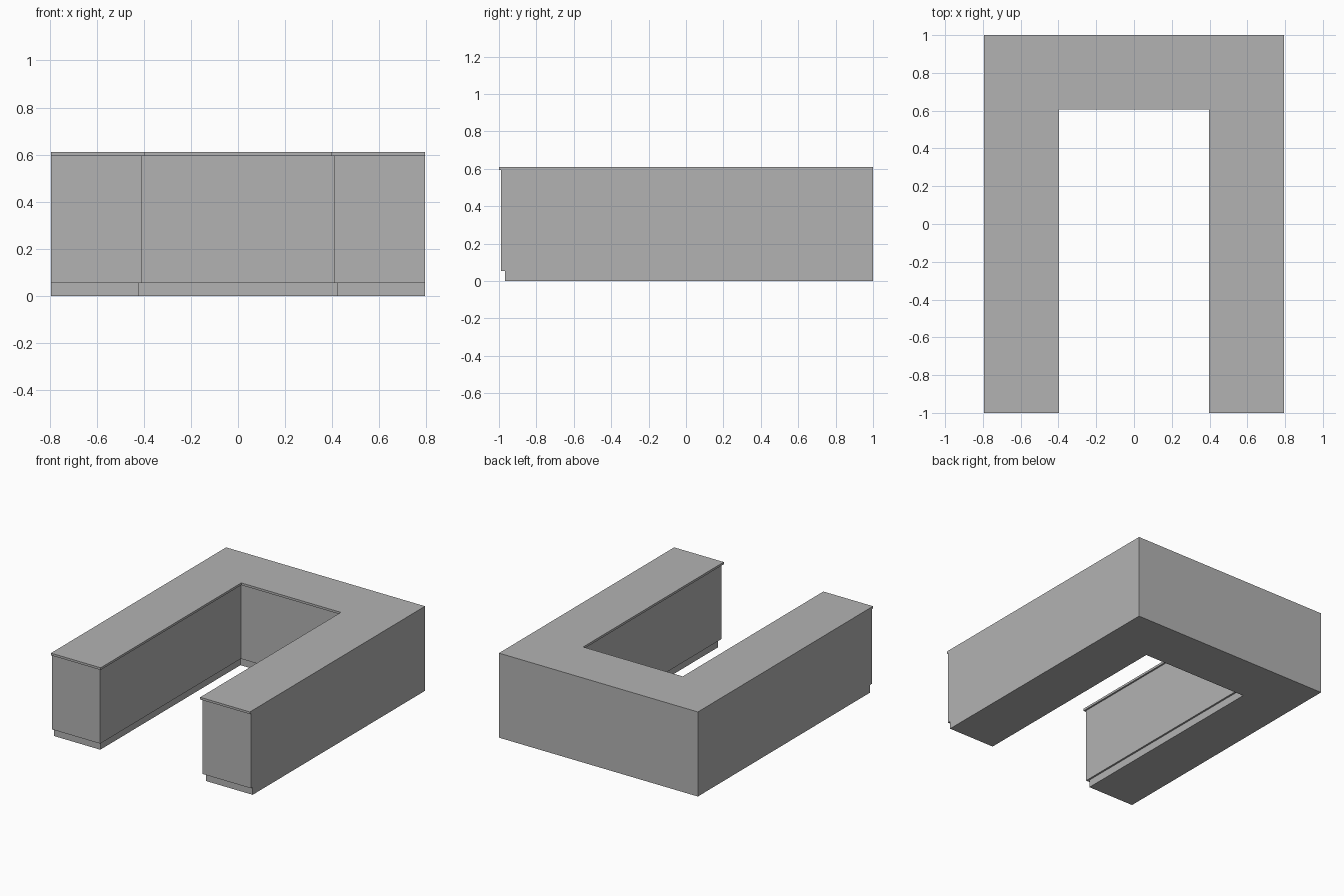
import bpy
import bmesh

cube = bpy.data.objects.get("Cube")
if cube:
    bpy.data.objects.remove(cube, do_unlink=True)

HALF_WIDTH, BACK = 0.795, 1.0

grey = bpy.data.materials.new("plain grey")
grey.use_nodes = True
colour = (0.45, 0.45, 0.45, 1)
grey.diffuse_color = colour
grey.node_tree.nodes["Principled BSDF"].inputs["Base Color"].default_value = colour


def u_block(name, inner_x, inner_y, front, bottom, top):
    """Extrude a U-shaped footprint, open towards the front."""
    right_half = [(inner_x, inner_y), (inner_x, front),
                  (HALF_WIDTH, front), (HALF_WIDTH, BACK)]
    outline = right_half + [(-x, y) for x, y in reversed(right_half)]
    bm = bmesh.new()
    base = bm.faces.new([bm.verts.new((x, y, bottom)) for x, y in outline])
    extruded = bmesh.ops.extrude_face_region(bm, geom=[base], use_keep_orig=True)
    moved = [g for g in extruded["geom"] if isinstance(g, bmesh.types.BMVert)]
    bmesh.ops.translate(bm, verts=moved, vec=(0, 0, top - bottom))
    bmesh.ops.recalc_face_normals(bm, faces=bm.faces)
    mesh = bpy.data.meshes.new(name)
    bm.to_mesh(mesh)
    bm.free()
    mesh.materials.append(grey)
    obj = bpy.data.objects.new(name, mesh)
    bpy.context.collection.objects.link(obj)
    return obj


# Recessed plinth, cabinet body and overhanging worktop
u_block("toe_kick", 0.423, 0.632, -0.968, 0.0, 0.055)
u_block("cabinet_body", 0.41, 0.618, -0.988, 0.055, 0.595)
u_block("countertop", 0.398, 0.606, -1.0, 0.595, 0.611)
